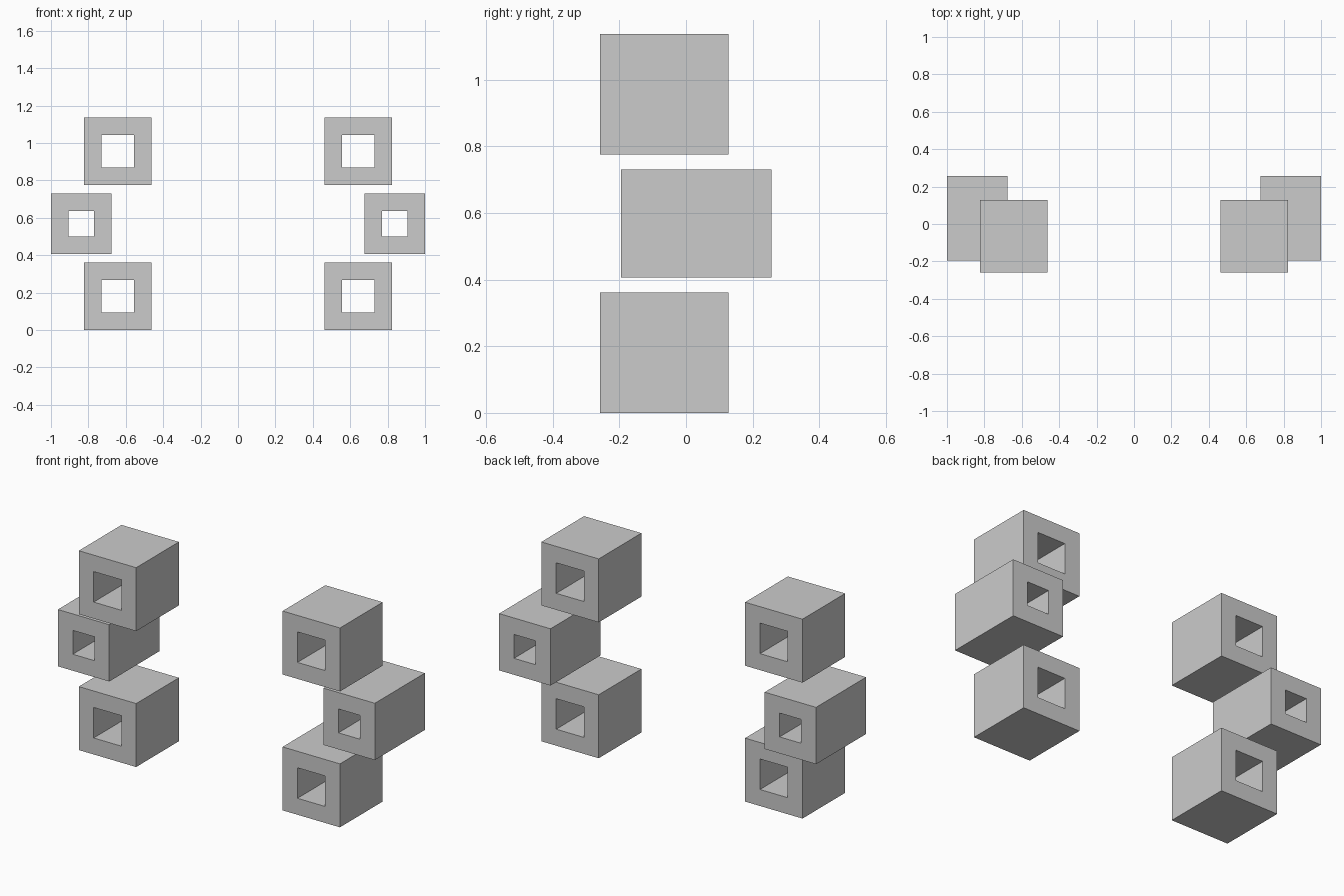
import bpy, bmesh

if "Cube" in bpy.data.objects:
    bpy.data.objects.remove(bpy.data.objects["Cube"])

WALL = 0.094


def square_tube(name, cx, cz, size, y0, y1):
    """Square block with a straight square hole running front to back."""
    bm = bmesh.new()
    loops = []
    for half, y in ((size / 2, y0), (size / 2, y1),
                    (size / 2 - WALL, y1), (size / 2 - WALL, y0)):
        loops.append([bm.verts.new((cx + sx * half, y, cz + sz * half))
                      for sx, sz in ((-1, -1), (1, -1), (1, 1), (-1, 1))])
    # outer walls, back rim, hole walls, front rim
    for a, b in zip(loops, loops[1:] + loops[:1]):
        for i in range(4):
            j = (i + 1) % 4
            bm.faces.new((a[i], a[j], b[j], b[i]))
    bmesh.ops.recalc_face_normals(bm, faces=bm.faces)
    mesh = bpy.data.meshes.new(name)
    bm.to_mesh(mesh)
    bm.free()
    bpy.context.collection.objects.link(bpy.data.objects.new(name, mesh))


# Three stacked tubes on each side, the middle one set outward and back
for side, s in (("left", -1), ("right", 1)):
    square_tube(f"lower_tube_{side}", s * 0.643, 0.181, 0.362, -0.258, 0.127)
    square_tube(f"middle_tube_{side}", s * 0.838, 0.5685, 0.324, -0.195, 0.256)
    square_tube(f"upper_tube_{side}", s * 0.643, 0.956, 0.362, -0.258, 0.127)
